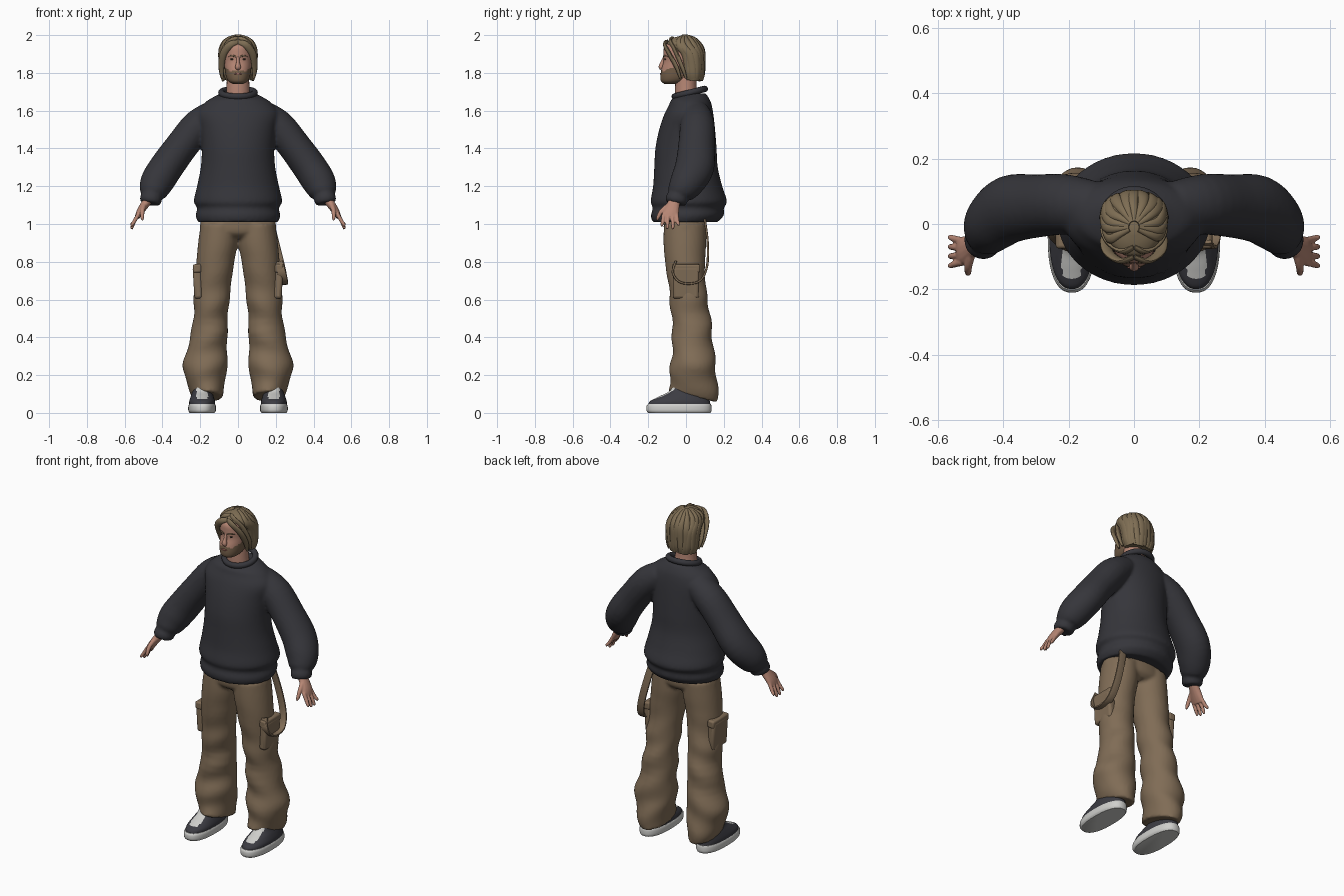
import bpy, bmesh, math
from mathutils import Vector

if "Cube" in bpy.data.objects:
    bpy.data.objects.remove(bpy.data.objects["Cube"], do_unlink=True)


def material(name, r, g, b):
    m = bpy.data.materials.new(name)
    m.use_nodes = True
    m.diffuse_color = (r, g, b, 1)
    m.node_tree.nodes["Principled BSDF"].inputs["Base Color"].default_value = (r, g, b, 1)
    return m


KNIT = material("charcoal knit", .036, .036, .043)
CLOTH = material("tan canvas", .215, .15, .092)
HAIR = material("dark blond hair", .21, .155, .088)
SKIN = material("skin", .47, .24, .175)
BEARD = material("beard brown", .17, .11, .065)
SHOE = material("dark shoe", .045, .045, .055)
WHITE = material("off white rubber", .62, .62, .6)
EYE = material("dark eye", .03, .02, .015)
LIPS = material("lips", .36, .14, .11)


def spline(keys, steps):
    """Smoothly resample a list of key tuples."""
    pts = [keys[0]] + list(keys) + [keys[-1]]
    out = []
    for a, b, c, d in zip(pts, pts[1:], pts[2:], pts[3:]):
        for k in range(steps):
            t = k / steps
            out.append([.5 * (2*q + (r - p)*t + (2*p - 5*q + 4*r - s)*t*t + (3*q - p - 3*r + s)*t**3)
                        for p, q, r, s in zip(a, b, c, d)])
    return out + [list(keys[-1])]


def loft(bm, keys, side=None, n=24, steps=4, power=2, mirror=False, warp=None):
    """Skin rings (x, y, z, a, b); level rings unless a side direction is given."""
    rows = spline(keys, steps)
    mid = [Vector(r[:3]) for r in rows]
    for s in ((1, -1) if mirror else (1,)):
        rings = []
        for i, row in enumerate(rows):
            u, v = Vector((1, 0, 0)), Vector((0, 1, 0))
            if side:
                t = (mid[min(i + 1, len(mid) - 1)] - mid[max(i - 1, 0)]).normalized()
                u = Vector(side)
                u = (u - t * u.dot(t)).normalized()
                v = t.cross(u)
            ring = []
            for k in range(n):
                c, d = math.cos(math.tau * k / n), math.sin(math.tau * k / n)
                c, d = (math.copysign(abs(w) ** (2 / power), w) for w in (c, d))
                p = mid[i] + u * row[3] * c + v * row[4] * d
                if warp:
                    p = warp(p)
                ring.append(bm.verts.new((p.x * s, p.y, p.z)))
            rings.append(ring)
        for lo, hi in zip(rings, rings[1:]):
            for k in range(n):
                bm.faces.new((lo[k], lo[(k + 1) % n], hi[(k + 1) % n], hi[k]))
        bm.faces.new(rings[0])
        bm.faces.new(rings[-1])


def finish(bm, name, mats, rule=None, voxel=0, smooth=0):
    bmesh.ops.recalc_face_normals(bm, faces=bm.faces)
    for f in bm.faces:
        f.smooth = True
        if rule:
            f.material_index = rule(f.calc_center_median())
    me = bpy.data.meshes.new(name)
    bm.to_mesh(me)
    bm.free()
    for m in mats:
        me.materials.append(m)
    ob = bpy.data.objects.new(name, me)
    bpy.context.collection.objects.link(ob)
    if voxel:
        mod = ob.modifiers.new("merge", 'REMESH')
        mod.mode, mod.voxel_size, mod.use_smooth_shade = 'VOXEL', voxel, True
        mod = ob.modifiers.new("relax", 'SMOOTH')
        mod.factor, mod.iterations = .5, smooth
    else:
        me.set_sharp_from_angle(angle=math.radians(50))
    return ob


def box(name, loc, size, mat, bevel, rot=(0, 0, 0)):
    bpy.ops.mesh.primitive_cube_add(size=1, location=loc, rotation=rot)
    ob = bpy.context.object
    ob.name, ob.scale = name, size
    bpy.ops.object.transform_apply(location=False, rotation=False)
    ob.data.materials.append(mat)
    mod = ob.modifiers.new("round", 'BEVEL')
    mod.width, mod.segments = bevel, 3
    bpy.ops.object.shade_smooth_by_angle()


def ball(name, loc, size, mat):
    bpy.ops.mesh.primitive_uv_sphere_add(segments=16, ring_count=10, radius=1, location=loc)
    ob = bpy.context.object
    ob.name, ob.scale = name, size
    ob.data.materials.append(mat)
    bpy.ops.object.shade_smooth()


# Sweater: torso and sleeves merged
bm = bmesh.new()
loft(bm, [(0, -.005, 1.01, .212, .173), (0, .007, 1.045, .224, .193), (0, .012, 1.085, .216, .188),
          (0, .015, 1.12, .234, .202), (0, .009, 1.2, .217, .183), (0, 0, 1.3, .197, .168),
          (0, 0, 1.4, .192, .162), (0, .006, 1.5, .2, .148), (0, .015, 1.58, .215, .13),
          (0, .023, 1.63, .187, .113), (0, .025, 1.66, .152, .1), (0, .045, 1.692, .09, .06)], n=48)
loft(bm, [(.12, .05, 1.585, .08, .075), (.21, .06, 1.52, .092, .087), (.3, .055, 1.41, .097, .087),
          (.38, .045, 1.3, .104, .09), (.43, .005, 1.22, .092, .088), (.45, -.03, 1.168, .072, .072),
          (.455, -.04, 1.148, .056, .056), (.462, -.05, 1.128, .06, .059), (.466, -.055, 1.108, .052, .05)],
     side=(0, 1, 0), mirror=True)
finish(bm, "sweater", [KNIT], voxel=.01, smooth=3)

# Ribbed collar
bpy.ops.mesh.primitive_torus_add(major_radius=.088, minor_radius=.017, major_segments=40,
                                 location=(0, .02, 1.695), rotation=(.25, 0, 0))
collar = bpy.context.object
collar.name, collar.scale = "collar", (1, .94, 1)
collar.data.materials.append(KNIT)
bpy.ops.object.shade_smooth()


# Trousers: hips and wide legs, with soft folds and a hem that drops at the back
def drape(p):
    low = max(0, 1 - p.z / .4)
    fold = .006 * math.sin(38 * p.z + 14 * p.x) * min(1, max(0, (.85 - p.z) * 3))
    return Vector((p.x + fold * .5, p.y + fold, p.z - .28 * low * (p.y - .04)))


bm = bmesh.new()
loft(bm, [(0, 0, .925, .13, .08), (0, -.004, .96, .2, .112), (0, -.005, 1.05, .19, .11)], n=40)
loft(bm, [(.163, .04, .085, .08, .13), (.168, .04, .13, .092, .128), (.172, .04, .2, .112, .125),
          (.174, .038, .26, .117, .118), (.161, .037, .35, .104, .109), (.145, .027, .5, .091, .103),
          (.14, .015, .6, .095, .101), (.131, .005, .68, .095, .098), (.12, -.005, .8, .1, .106),
          (.106, -.006, .9, .105, .113), (.1, -.005, 1, .098, .112)], n=32, mirror=True, warp=drape)
finish(bm, "trousers", [CLOTH], voxel=.01, smooth=2)

# Cargo pockets with flaps
for s, word in ((1, "left"), (-1, "right")):
    box(word + "_cargo_pocket", (s * .213, 0, .69), (.045, .14, .17), CLOTH, .015, (0, s * .06, 0))
    box(word + "_pocket_flap", (s * .216, 0, .765), (.045, .15, .045), CLOTH, .01, (0, s * .06, 0))

# Hanging strap on the left hip
bm = bmesh.new()
loft(bm, [(x, y, z, .023, .006) for x, y, z in
          ((.165, .1, 1.02), (.195, .115, .9), (.225, .112, .78), (.24, .08, .705), (.242, .02, .684),
           (.242, -.04, .697), (.23, -.07, .745), (.215, -.055, .8))], side=(1, 0, 0), n=12, power=4)
finish(bm, "hip_strap", [CLOTH])

# Shoes: rubber soles and dark uppers with a pale laced tongue
bm = bmesh.new()
loft(bm, [(.19, -.035, 0, .066, .165), (.19, -.037, .012, .073, .172), (.19, -.037, .035, .073, .172),
          (.19, -.035, .046, .069, .167)], n=40, power=2.4, mirror=True)
finish(bm, "shoe_soles", [WHITE])
bm = bmesh.new()
loft(bm, [(.19, -.035, .04, .068, .165), (.19, -.032, .062, .068, .158), (.19, -.01, .088, .06, .13),
          (.19, .012, .115, .05, .1), (.19, .02, .15, .044, .085)], n=48, steps=6, power=2.3, mirror=True)
finish(bm, "shoe_uppers", [SHOE, WHITE],
       lambda c: int(abs(abs(c.x) - .19) < .03 and c.z > .074 and c.y < -.05))

# Hands: palm, fingers and thumb merged
bm = bmesh.new()
hand = dict(side=(0, 1, 0), n=14, mirror=True)
loft(bm, [(.466, -.054, 1.14, .03, .026), (.495, -.068, 1.1, .035, .023), (.52, -.08, 1.062, .043, .019),
          (.534, -.084, 1.035, .04, .013)], **hand)
for i, tip in enumerate((.986, .973, .972, .99)):
    y, spread = -.117 + .022 * i, (i - 1.5) * .007
    loft(bm, [(.525, y, 1.055, .011, .011), (.55, y + spread * .6, 1.012, .01, .01),
              (.561, y + spread, tip + .01, .0085, .0085), (.563, y + spread, tip, .004, .004)], **hand)
loft(bm, [(.497, -.09, 1.1, .014, .014), (.506, -.128, 1.07, .012, .012), (.507, -.148, 1.035, .01, .01),
          (.505, -.154, 1.018, .004, .004)], **hand)
finish(bm, "hands", [SKIN], voxel=.004, smooth=2)

# Neck and head, bearded along the jaw
bm = bmesh.new()
loft(bm, [(0, .01, 1.64, .07, .065), (0, 0, 1.7, .062, .058), (0, 0, 1.8, .058, .055)])
finish(bm, "neck", [SKIN])


def beard(c):
    jaw = c.z < 1.795 + 8 * c.x ** 2 or (abs(c.x) < .032 and c.z < 1.816)
    return int(jaw and c.y < -.015)


bm = bmesh.new()
loft(bm, [(0, -.08, 1.742, .028, .035), (0, -.066, 1.755, .05, .066), (0, -.048, 1.78, .063, .088),
          (0, -.034, 1.82, .07, .096), (0, -.025, 1.86, .074, .094), (0, -.02, 1.9, .076, .1),
          (0, -.018, 1.94, .07, .096), (0, -.012, 1.97, .045, .065)], n=56, steps=6, power=2.15)
finish(bm, "head", [SKIN, BEARD], beard)

# Face details
bm = bmesh.new()
loft(bm, [(0, -.114, 1.885, .007, .007), (0, -.124, 1.855, .009, .011), (0, -.132, 1.832, .015, .013),
          (0, -.127, 1.82, .011, .008)], side=(1, 0, 0), n=16)
finish(bm, "nose", [SKIN])
ball("mouth", (0, -.133, 1.795), (.021, .005, .005), LIPS)
bm = bmesh.new()
loft(bm, [(.012, -.12, 1.886, .004, .003), (.03, -.115, 1.891, .005, .004),
          (.05, -.098, 1.887, .002, .002)], side=(0, 0, 1), n=10, mirror=True)
finish(bm, "eyebrows", [BEARD])
for s, word in ((1, "left"), (-1, "right")):
    ball(word + "_eye", (s * .03, -.11, 1.872), (.011, .005, .005), EYE)

# Hair: a cap with locks combed from the crown, and curtains beside the face
cap = [(0, .038, 1.765, .078, .046), (0, .035, 1.8, .091, .059), (0, .032, 1.85, .096, .065),
       (0, .022, 1.9, .098, .075), (0, -.002, 1.935, .093, .091), (0, -.015, 1.965, .077, .083),
       (0, -.014, 1.985, .05, .056), (0, -.01, 1.996, .015, .018)]
bm = bmesh.new()
loft(bm, cap, n=40)
for i in range(13):
    a = math.radians(-20 + i * 220 / 12)
    path = []
    for k, (x, y, z, rx, ry) in enumerate(reversed(cap)):
        t = a + .05 * math.sin(k * .9 + i * 2)
        path.append((rx * math.cos(t), y + ry * math.sin(t), z - .003 * (i % 3) * (k > 5),
                     .008 + .003 * min(k, 4), .007))
    loft(bm, path, side=(-math.sin(a), math.cos(a), 0), n=10)
for dx, dy, dz in ((0, 0, 0), (-.008, .03, .018)):
    loft(bm, [(.0, -.1 + dy, 1.965 + dz, .012, .006), (.04 + dx, -.113 + dy, 1.95 + dz, .018, .009),
              (.078 + dx, -.088 + dy, 1.9 + dz, .019, .01), (.088, -.05 + dy, 1.83, .016, .01),
              (.083, -.03 + dy, 1.772, .007, .006)], side=(1, 0, .8), n=12, mirror=True)
finish(bm, "hair", [HAIR])
